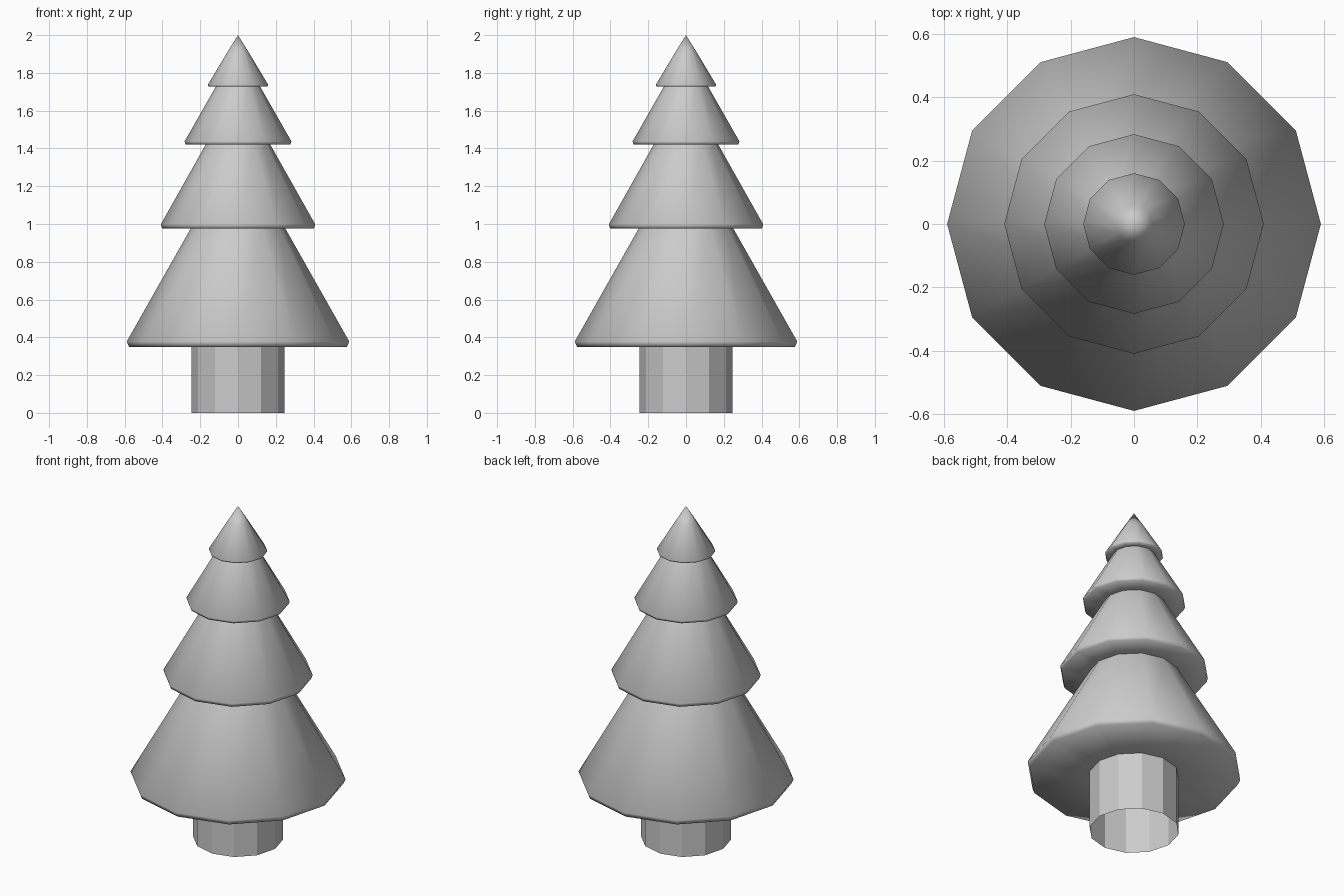
import bpy
import bmesh
from math import cos, sin, pi

if "Cube" in bpy.data.objects:
    bpy.data.objects.remove(bpy.data.objects["Cube"])

SIDES = 12


def lathe(name, profile, smooth):
    """Spin a (radius, z) profile into an open 12-sided shell; radius 0 makes a tip."""
    bm = bmesh.new()
    rings = []
    for r, z in profile:
        if r == 0:
            rings.append([bm.verts.new((0, 0, z))] * SIDES)
        else:
            rings.append([bm.verts.new((r * cos(2 * pi * i / SIDES),
                                        r * sin(2 * pi * i / SIDES), z))
                          for i in range(SIDES)])
    for low, high in zip(rings, rings[1:]):
        for i in range(SIDES):
            j = (i + 1) % SIDES
            corners = [low[i], low[j], high[j], high[i]]
            face = bm.faces.new(list(dict.fromkeys(corners)))
            face.smooth = smooth
    mesh = bpy.data.meshes.new(name)
    bm.to_mesh(mesh)
    bm.free()
    obj = bpy.data.objects.new(name, mesh)
    bpy.context.collection.objects.link(obj)
    return obj


# Trunk: faceted tube, open at the ground
lathe("trunk", [(0.246, 0), (0.246, 0.35)], False)

# Branch tiers: flat underside, small bevelled rim, sloping side
lathe("bottom_branches",
      [(0.246, 0.35), (0.577, 0.35), (0.589, 0.378), (0.25, 0.977)], True)
lathe("lower_middle_branches",
      [(0.25, 0.977), (0.402, 0.977), (0.409, 0.998), (0.17, 1.422)], True)
lathe("upper_middle_branches",
      [(0.17, 1.422), (0.278, 1.422), (0.283, 1.437), (0.117, 1.728)], True)
lathe("top_branches",
      [(0.117, 1.728), (0.157, 1.728), (0.16, 1.737), (0.058, 1.907), (0, 2.0)], True)
